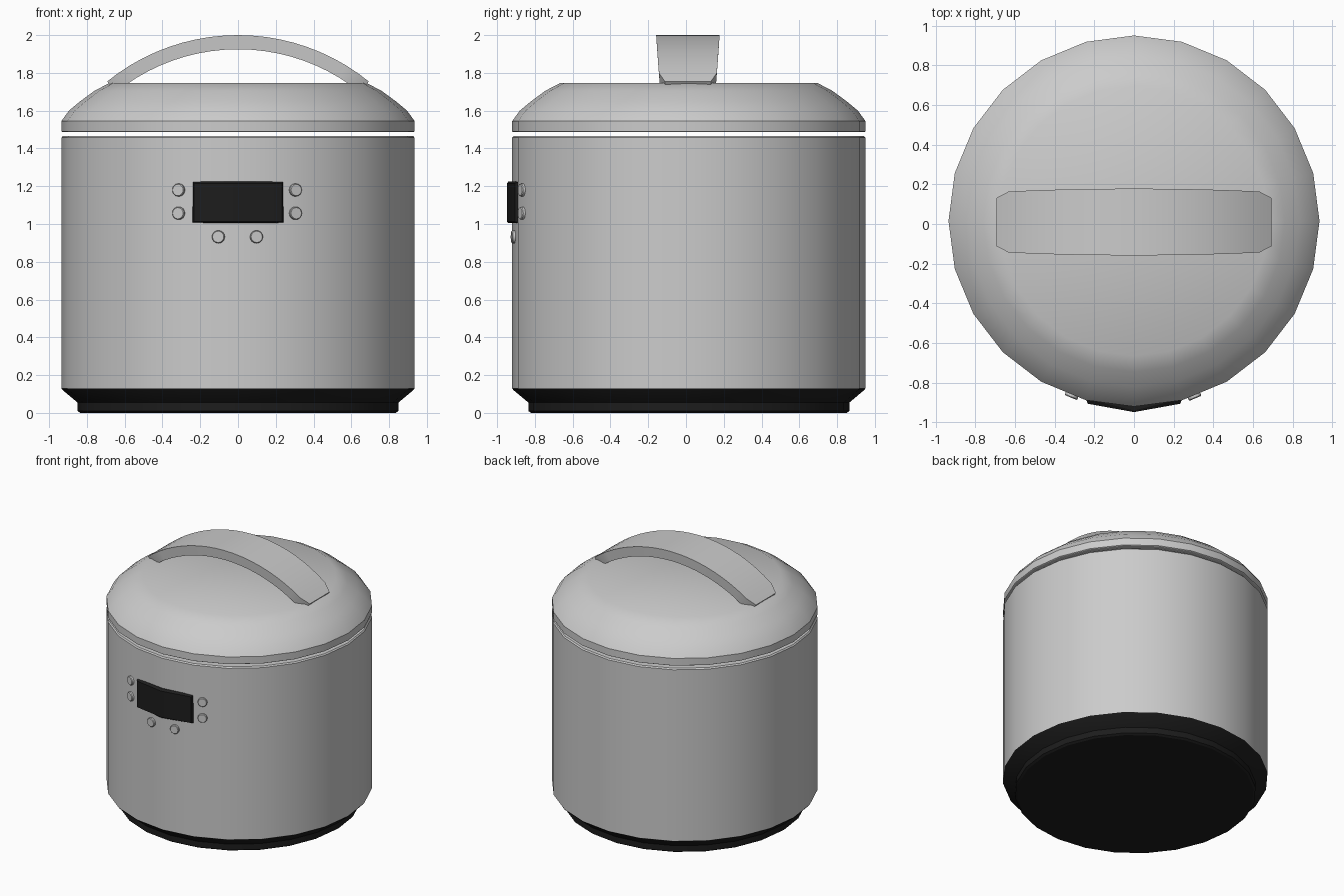
import bpy, math

if "Cube" in bpy.data.objects:
    bpy.data.objects.remove(bpy.data.objects["Cube"])

CY, R, SIDES = 0.015, 0.935, 24   # cooker axis, body radius, number of sides


def material(name, color):
    m = bpy.data.materials.new(name)
    m.diffuse_color = color
    m.use_nodes = True
    m.node_tree.nodes["Principled BSDF"].inputs["Base Color"].default_value = m.diffuse_color
    return m


BLACK = material("black_plastic", (0.012, 0.012, 0.012, 1))


def make(name, verts, faces, mat=None, angle=30):
    me = bpy.data.meshes.new(name)
    me.from_pydata(verts, [], faces)
    ob = bpy.data.objects.new(name, me)
    bpy.context.collection.objects.link(ob)
    if mat:
        me.materials.append(mat)
    bpy.ops.object.select_all(action='DESELECT')
    ob.select_set(True)
    bpy.context.view_layer.objects.active = ob
    bpy.ops.object.mode_set(mode='EDIT')
    bpy.ops.mesh.select_all(action='SELECT')
    bpy.ops.mesh.normals_make_consistent(inside=False)
    bpy.ops.object.mode_set(mode='OBJECT')
    bpy.ops.object.shade_smooth_by_angle(angle=math.radians(angle))
    return ob


def loft(name, rings, mat=None):
    """Bridge equal-sized rings of points and cap both ends."""
    n = len(rings[0])
    verts = [p for ring in rings for p in ring]
    faces = [(k * n + i, k * n + (i + 1) % n, (k + 1) * n + (i + 1) % n, (k + 1) * n + i)
             for k in range(len(rings) - 1) for i in range(n)]
    faces += [tuple(range(n)), tuple(range(len(verts) - n, len(verts)))]
    return make(name, verts, faces, mat)


def lathe(name, profile, mat=None):
    steps = [i * math.tau / SIDES for i in range(SIDES)]
    return loft(name, [[(r * math.cos(a), CY + r * math.sin(a), z) for a in steps]
                       for r, z in profile], mat)


# Base, pot body and lid
lathe("base", [(0.835, 0), (0.85, 0.01), (0.85, 0.055), (0.93, 0.122), (R, 0.13)], BLACK)
lathe("body", [(R, 0.13), (R, 1.457), (0.927, 1.466)])
lathe("lid", [(0.93, 1.487), (R, 1.49), (R, 1.545), (0.895, 1.6), (0.835, 1.65),
              (0.76, 1.705), (0.68, 1.747)])

# Arched carrying handle, tapering towards its ends
rings = []
N = 20
for i in range(N + 1):
    t = 2 * i / N - 1
    a = math.radians(39) * t
    w = 0.168 - 0.018 * t * t - 0.028 * max(0, (abs(t) - 0.9) / 0.1)
    s, c = math.sin(a), math.cos(a)
    rings.append([(rad * s, 0.01 + y, cz + rad * c)
                  for rad, cz, y in ((1.1, 0.9, -w), (1.1, 0.9, w),
                                     (1.03, 0.895, w * 0.97), (1.03, 0.895, -w * 0.97))])
loft("handle", rings)

# Display panel wrapped around the front corner of the body
rings = []
for x, lift in ((-0.243, 0), (0, -0.033), (0.243, 0)):
    y = -0.917 + abs(x) * 0.12 if x else -0.948
    back = -0.87 if x else -0.90
    rings.append([(x, back, 1.005), (x, y + 0.008, 1.005), (x, y, 1.013),
                  (x, y, 1.215), (x, y + 0.008, 1.225), (x, back, 1.225)])
    if x:
        rings[-1] = [(px * (0.96 if py < -0.885 else 1), py - 0.018 * (py < -0.88), pz)
                     for px, py, pz in rings[-1]]
loft("display", rings, BLACK)


# Round buttons, each lying on its facet of the body
def button(name, x, z):
    deg = math.copysign(7.5 if abs(x) < 0.24 else 22.5, x)
    a = math.radians(deg)
    s, c = math.sin(a), math.cos(a)
    apothem = R * math.cos(math.pi / SIDES)
    u = (x - apothem * s) / c
    rings = []
    for r, d in ((0.034, -0.01), (0.034, 0.012), (0.03, 0.017)):
        ring = []
        for k in range(16):
            q = k * math.tau / 16
            v, dist = u + r * math.cos(q), apothem + d
            ring.append((dist * s + v * c, CY - dist * c + v * s, z + r * math.sin(q)))
        rings.append(ring)
    loft(name, rings)


for side, label in ((-1, "left"), (1, "right")):
    button(f"upper_button_{label}", side * 0.307 - 0.005, 1.18)
    button(f"middle_button_{label}", side * 0.307 - 0.005, 1.057)
    button(f"lower_button_{label}", side * 0.1 - 0.003, 0.932)
